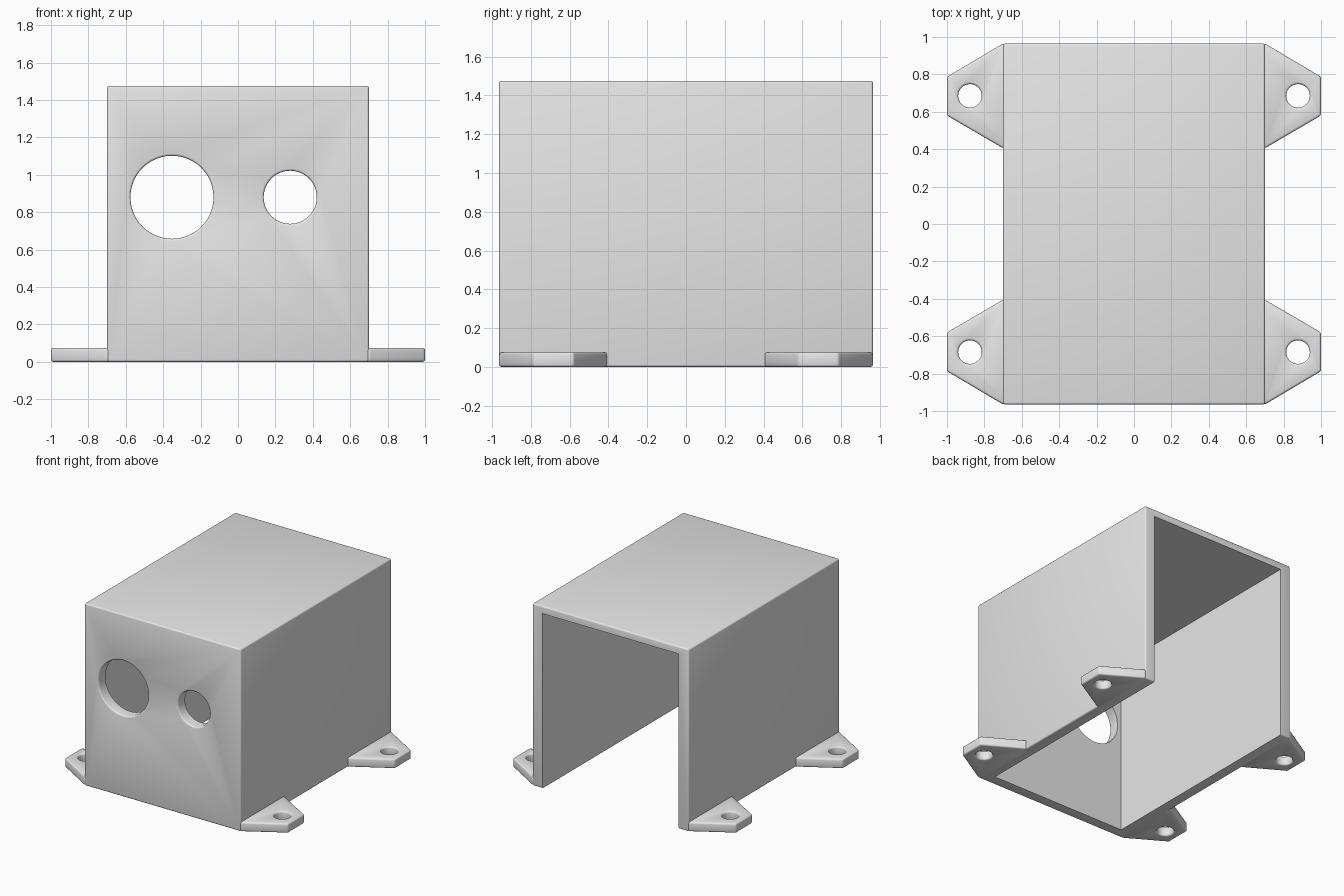
import bpy, bmesh, math
from mathutils import Matrix, Vector

if "Cube" in bpy.data.objects:
    bpy.data.objects.remove(bpy.data.objects["Cube"])

W, D, H = 0.70, 0.965, 1.475      # box half width, half depth, height
SIDE, TOP = 0.09, 0.06            # wall thicknesses
TAB, B = 0.075, 0.012             # tab thickness, rounded edge size

grey = bpy.data.materials.new("light_grey")
grey.diffuse_color = (0.8, 0.8, 0.8, 1)
grey.use_nodes = True
grey.node_tree.nodes["Principled BSDF"].inputs["Base Color"].default_value = grey.diffuse_color


def finish(name, bm):
    bmesh.ops.recalc_face_normals(bm, faces=bm.faces)
    me = bpy.data.meshes.new(name)
    bm.to_mesh(me)
    bm.free()
    me.materials.append(grey)
    ob = bpy.data.objects.new(name, me)
    bpy.context.collection.objects.link(ob)
    return ob


def block(name, lo, hi):
    lo, hi = Vector(lo), Vector(hi)
    bm = bmesh.new()
    bmesh.ops.create_cube(bm, size=1)
    bmesh.ops.scale(bm, vec=hi - lo, verts=bm.verts)
    bmesh.ops.translate(bm, vec=(lo + hi) / 2, verts=bm.verts)
    return finish(name, bm)


def hole_cutter(profile, matrix, n=48):
    """Closed solid turned around local z from (height, radius) pairs."""
    bm = bmesh.new()
    rings = [[bm.verts.new((r * math.cos(2 * math.pi * i / n), r * math.sin(2 * math.pi * i / n), z))
              for i in range(n)] for z, r in profile]
    for a, b in zip(rings, rings[1:]):
        for i in range(n):
            j = (i + 1) % n
            bm.faces.new((a[i], a[j], b[j], b[i]))
    bm.faces.new(rings[0])
    bm.faces.new(rings[-1])
    bm.transform(matrix)
    return finish("hole_cutter", bm)


def apply(ob, mod):
    bpy.ops.object.select_all(action='DESELECT')
    bpy.context.view_layer.objects.active = ob
    ob.select_set(True)
    bpy.ops.object.modifier_apply(modifier=mod.name)


def round_edges(ob):
    m = ob.modifiers.new("round", 'BEVEL')
    m.width, m.segments = B, 3
    apply(ob, m)


def cut(ob, cutter):
    m = ob.modifiers.new("cut", 'BOOLEAN')
    m.operation, m.solver, m.object = 'DIFFERENCE', 'EXACT', cutter
    apply(ob, m)
    bpy.data.objects.remove(cutter)


def smooth(ob):
    bpy.ops.object.select_all(action='DESELECT')
    bpy.context.view_layer.objects.active = ob
    ob.select_set(True)
    bpy.ops.object.shade_smooth_by_angle(angle=math.radians(35))


# rounded rim steps, (depth, extra radius)
rim = [(B * (1 - math.cos(a)), B * (1 - math.sin(a))) for a in (0, math.pi / 6, math.pi / 3, math.pi / 2)]

# cover, open at the bottom and back
cover = block("cover", (-W, -D, 0), (W, D, H))
round_edges(cover)
cut(cover, block("cavity", (-W + SIDE, -D + SIDE, -0.5), (W - SIDE, D + 0.5, H - TOP)))

# two round openings in the front wall
for x, r in ((-0.353, 0.222), (0.279, 0.142)):
    profile = [(-0.1, r + B)] + [(d, r + e) for d, e in rim] + [(SIDE + 0.1, r)]
    place = Matrix.Translation((x, -D, 0.88)) @ Matrix.Rotation(-math.pi / 2, 4, 'X')
    cut(cover, hole_cutter(profile, place))
smooth(cover)

# four mounting tabs with screw holes
outline = [(0.66, 0.94), (W, D), (1.0, 0.787), (1.0, 0.58), (W, 0.405), (0.66, 0.43)]
for sx, side in ((-1, "left"), (1, "right")):
    for sy, end in ((-1, "front"), (1, "back")):
        bm = bmesh.new()
        base = bm.faces.new([bm.verts.new((sx * x, sy * y, 0)) for x, y in outline])
        ext = bmesh.ops.extrude_face_region(bm, geom=[base])
        bmesh.ops.translate(bm, vec=(0, 0, TAB), verts=[v for v in ext["geom"] if isinstance(v, bmesh.types.BMVert)])
        tab = finish(f"{end}_{side}_tab", bm)
        round_edges(tab)
        r = 0.063
        low = [(d, r + e) for d, e in rim]
        profile = [(-0.1, r + B)] + low + [(TAB - d, q) for d, q in reversed(low)] + [(TAB + 0.1, r + B)]
        cut(tab, hole_cutter(profile, Matrix.Translation((sx * 0.877, sy * 0.685, 0)), 32))
        smooth(tab)
